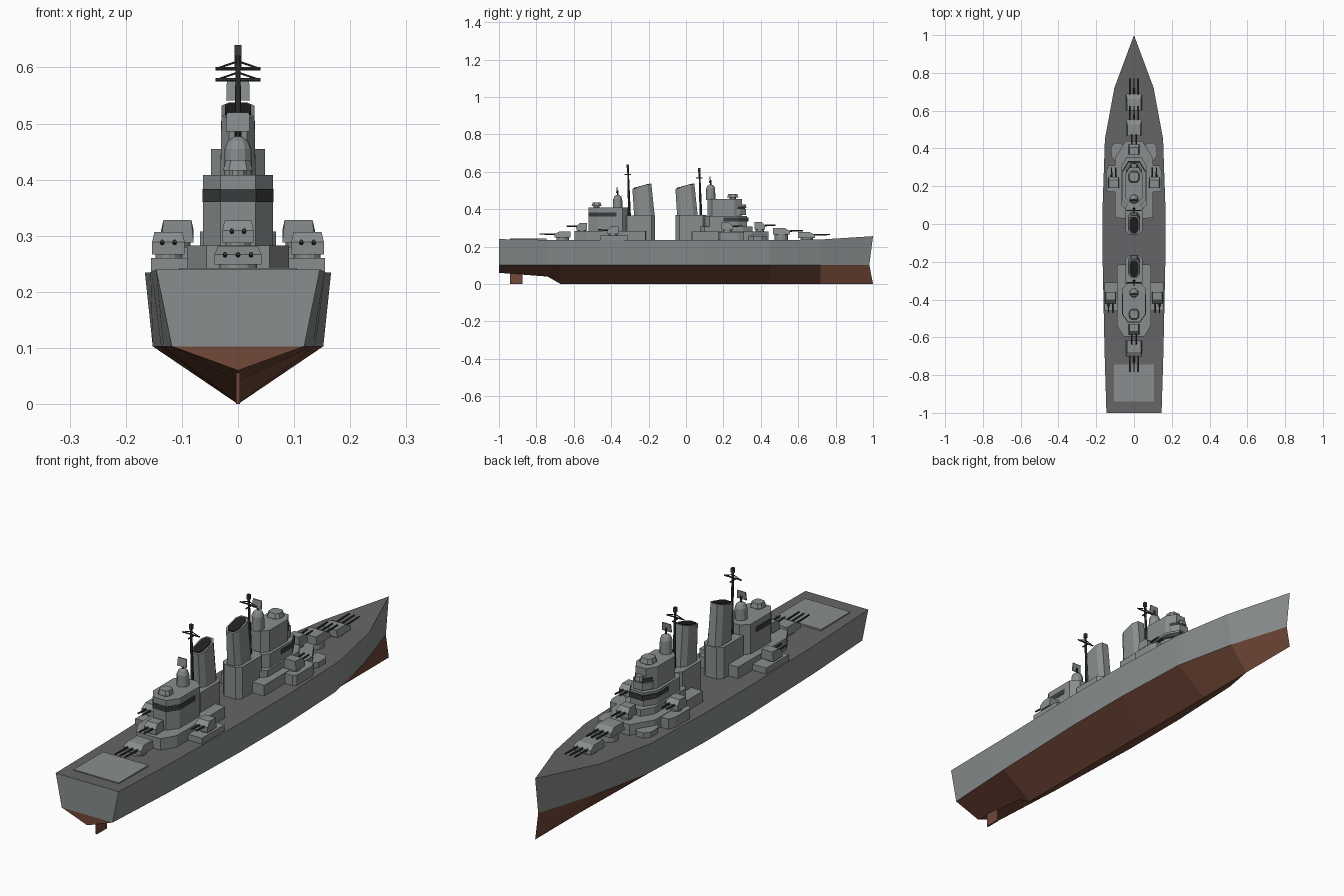
import bpy, bmesh, math
from mathutils import Vector

if "Cube" in bpy.data.objects:
    bpy.data.objects.remove(bpy.data.objects["Cube"])


def material(name, c):
    m = bpy.data.materials.new(name)
    m.diffuse_color = (*c, 1)
    m.use_nodes = True
    m.node_tree.nodes["Principled BSDF"].inputs["Base Color"].default_value = m.diffuse_color
    return m


GREY = material("grey_paint", (0.25, 0.27, 0.27))
DECK = material("deck_grey", (0.13, 0.13, 0.135))
DARK = material("dark_trim", (0.04, 0.045, 0.045))
BLACK = material("soot_black", (0.015, 0.015, 0.015))
RED = material("red_bottom", (0.17, 0.065, 0.04))


def finish(name, bm, *mats):
    bmesh.ops.recalc_face_normals(bm, faces=bm.faces)
    me = bpy.data.meshes.new(name)
    bm.to_mesh(me)
    bm.free()
    for m in mats:
        me.materials.append(m)
    ob = bpy.data.objects.new(name, me)
    bpy.context.collection.objects.link(ob)
    return ob


def prism(name, pts, z0, z1, mat=GREY, top=1.0, lean=0.0, slope=0.0, lift=0.0):
    """Extrude an outline upward; the top may shrink, lean in y or slope."""
    bm = bmesh.new()
    cx = sum(p[0] for p in pts) / len(pts)
    cy = sum(p[1] for p in pts) / len(pts)
    lo = [bm.verts.new((x, y, z0 + (y - cy) * slope * lift)) for x, y in pts]
    hi = [bm.verts.new((cx + (x - cx) * top, cy + (y - cy) * top + lean,
                        z1 + (y - cy) * slope)) for x, y in pts]
    n = len(pts)
    bm.faces.new(lo)
    bm.faces.new(hi)
    for i in range(n):
        bm.faces.new((lo[i], lo[(i + 1) % n], hi[(i + 1) % n], hi[i]))
    return finish(name, bm, mat)


def rect(hx, y0, y1, x=0):
    return [(x - hx, y0), (x + hx, y0), (x + hx, y1), (x - hx, y1)]


def octo(hx, y0, y1, cx, ca, cf, x=0):
    """Chamfered rectangle: cut cx across, ca at the aft end, cf at the fore end."""
    return [(x - hx + cx, y0), (x + hx - cx, y0), (x + hx, y0 + ca), (x + hx, y1 - cf),
            (x + hx - cx, y1), (x - hx + cx, y1), (x - hx, y1 - cf), (x - hx, y0 + ca)]


def rod(name, a, b, r1, r2=None, n=8, mat=DARK):
    a, b = Vector(a), Vector(b)
    bm = bmesh.new()
    bmesh.ops.create_cone(bm, cap_ends=True, segments=n, radius1=r1,
                          radius2=r1 if r2 is None else r2, depth=(b - a).length)
    ob = finish(name, bm, mat)
    ob.location = (a + b) / 2
    ob.rotation_euler = (b - a).to_track_quat('Z', 'Y').to_euler()
    return ob


# Hull: deck half width, deck height, waterline half width, keel height per station
stations = [(-1, .146, .24, .118, -1, .06), (-.74, .154, .236, .133, -.74, .04),
            (-.67, .156, .235, .137, -.67, 0), (-.2, .166, .235, .152, -.2, 0),
            (.1, .166, .235, .152, .1, 0), (.45, .154, .235, .138, .45, 0),
            (.72, .104, .238, .08, .72, 0), (1, 0, .256, 0, .98, 0)]
bm = bmesh.new()
rings = [[bm.verts.new(p) for p in ((-d, y, zd), (-w, yw, .103), (0, y, zk), (w, yw, .103), (d, y, zd))]
         for y, d, zd, w, yw, zk in stations]
for a, b in zip(rings, rings[1:]):
    for i, m in enumerate((0, 1, 1, 0, 2)):
        j = (i + 1) % 5
        bm.faces.new((a[i], a[j], b[j], b[i])).material_index = m
s = rings[0]
bm.faces.new((s[0], s[1], s[3], s[4]))
bm.faces.new((s[1], s[2], s[3])).material_index = 1
bmesh.ops.remove_doubles(bm, verts=bm.verts, dist=1e-5)
finish("hull", bm, GREY, RED, DECK)
prism("rudder", rect(.004, -.94, -.875), 0, .06, RED)
prism("aft_deck_plate", rect(.105, -.94, -.745), .234, .243)


def turret(name, x, y, z, hx, ly, h, reach, sign, guns):
    """Gun house on a round base with a row of barrels pointing along sign*y."""
    rod(name + "_base", (x, y, z - .02), (x, y, z), hx * .8, n=12, mat=GREY)
    bm = bmesh.new()
    f, b = y + sign * ly / 2, y - sign * ly / 2
    profile = [(b, z), (f, z), (f, z + h * .55), (f - sign * ly * .3, z + h), (b, z + h)]
    rows = []
    for sx in (-1, 1):
        rows.append([bm.verts.new((x + sx * hx * (1 if pz < z + h * .9 else .86), py, pz))
                     for py, pz in profile])
        bm.faces.new(rows[-1])
    for i in range(5):
        j = (i + 1) % 5
        bm.faces.new((rows[0][i], rows[0][j], rows[1][j], rows[1][i]))
    finish(name, bm, GREY)
    for i in range(guns):
        gx = x + (i - (guns - 1) / 2) * (.023 if guns == 3 else .022)
        rod(f"{name}_barrel", (gx, y + sign * ly * .2, z + h * .5),
            (gx, y + sign * (ly / 2 + reach), z + h * .5 + .003), .0045, .0035)


# Main triple turrets and centreline twins
turret("main_turret_bow", 0, .645, .247, .042, .09, .03, .08, 1, 3)
turret("main_turret_upper", 0, .51, .266, .041, .09, .033, .07, 1, 3)
rod("upper_barbette", (0, .51, .23), (0, .51, .266), .036, n=12, mat=GREY)
turret("main_turret_aft", 0, -.66, .249, .042, .085, .032, .08, -1, 3)
turret("twin_turret_fore", 0, .395, .292, .028, .055, .04, .055, 1, 2)
turret("twin_turret_aft", 0, -.557, .287, .028, .055, .04, .055, -1, 2)

# Side platforms, twin turrets and sponsons
for s in (-1, 1):
    turret("side_turret_fore", s * .108, .22, .288, .029, .06, .04, .05, 1, 2)
    prism("side_platform_fore", octo(.037, .17, .31, .012, .012, .03, s * .11), .23, .278)
    turret("side_turret_aft", s * .124, -.39, .267, .029, .06, .04, .05, -1, 2)
    prism("side_platform_aft", rect(.035, -.46, -.31, s * .12), .23, .26)
    prism("sponson", octo(.035, .335, .43, .018, .025, .025, s * .087), .23, .257)

# Aft superstructure
prism("aft_deckhouse", octo(.091, -.595, -.215, .035, .06, .001), .23, .283)
prism("aft_tower", octo(.062, -.52, -.31, .031, .045, .03), .28, .408)
prism("aft_tower_windows", octo(.063, -.522, -.37, .031, .045, .001), .36, .383, DARK)
prism("aft_funnel_base", octo(.046, -.335, -.165, .02, .02, .02), .23, .366)

# Forward superstructure
prism("fore_deckhouse", octo(.1, .03, .44, .055, .001, .09), .23, .28)
prism("fore_lower_house", octo(.068, .07, .355, .03, .03, .05), .28, .308)
prism("fore_tower", octo(.06, .095, .325, .03, .03, .05), .3, .365)
prism("bridge_windows", octo(.061, .2, .333, .03, .001, .05), .335, .355, DARK)
prism("upper_tower", octo(.048, .115, .3, .024, .025, .04), .36, .455)
prism("upper_bridge", octo(.042, .22, .32, .02, .001, .03), .37, .4)
prism("upper_bridge_windows", octo(.039, .22, .313, .02, .001, .03), .4, .415, DARK)
prism("fore_funnel_base", octo(.046, -.055, .11, .02, .02, .02), .23, .368)


# Funnels with black sloping mouths
for name, y in (("aft_funnel", -.222), ("fore_funnel", .008)):
    prism(name, octo(.032, y - .055, y + .055, .015, .022, .022), .36, .523,
          top=.92, lean=-.014, slope=.27)
    prism(name + "_mouth", octo(.023, y - .058, y + .03, .011, .018, .018), .518, .526,
          BLACK, slope=.27, lift=1)


def director(name, y, z, w):
    rod(name + "_post", (0, y, z - .005), (0, y, z + .012), w * .6, n=10, mat=GREY)
    prism(name, octo(w, y - w, y + w, w * .4, w * .5, w * .5), z + .008, z + .027, top=.8)


director("aft_director", -.478, .408, .027)
director("fore_director", .25, .455, .03)
director("bridge_director", .305, .398, .018)

# Domed radar towers
for name, y, z, h in (("aft_radar", -.365, .405, .05), ("fore_radar", .132, .45, .06)):
    rod(name + "_tower", (0, y, z), (0, y, z + h), .025, .024, 12, GREY)
    rod(name + "_dome", (0, y, z + h), (0, y, z + h + .014), .024, .018, 12, GREY)
    rod(name + "_cap", (0, y, z + h + .014), (0, y, z + h + .022), .018, .006, 12, GREY)
    rod(name + "_stalk", (0, y, z + h), (0, y, z + h + .045), .004)
    prism(name + "_panel", rect(.021, y - .009, y - .004), z + h + .031, z + h + .065, top=.95, lean=.004)

# Masts with yards and braces
for name, y, base, top in (("aft_mast", -.302, .36, .64), ("fore_mast", .08, .36, .62)):
    yt, zy = y - .009, top - .042
    rod(name, (0, y, base), (0, yt, top), .0075, .004)
    rod(name + "_yard", (-.04, yt, zy), (.04, yt, zy), .003)
    rod(name + "_cross_yard", (0, yt - .018, zy - .012), (0, yt + .018, zy - .012), .003)
    prism(name + "_head", rect(.006, yt - .006, yt + .006), top - .02, top, DARK)
    for s in (-1, 1):
        rod(name + "_brace", (s * .038, yt, zy), (0, yt, zy + .013), .0018)
